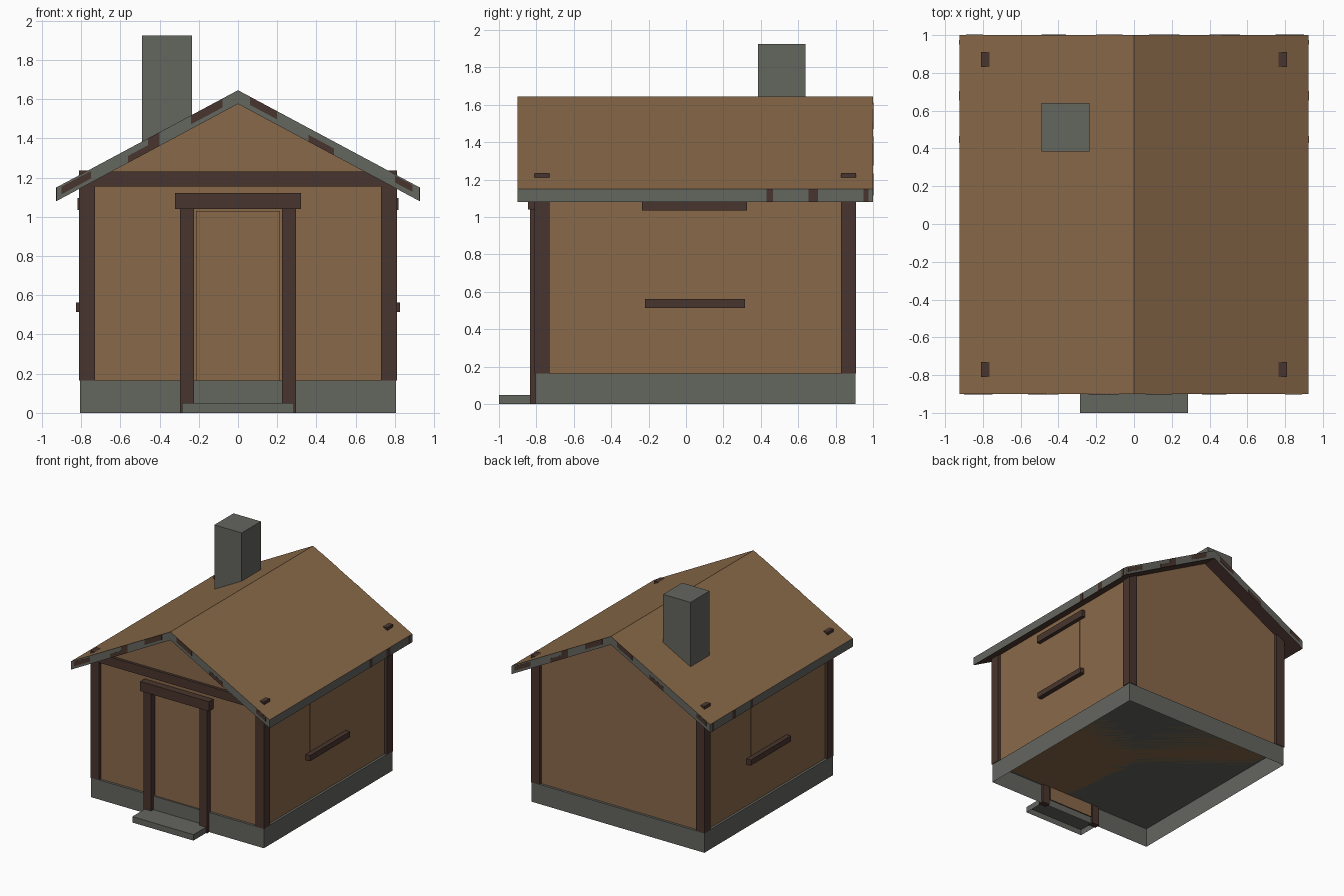
import bpy
import bmesh

cube = bpy.data.objects.get("Cube")
if cube:
    bpy.data.objects.remove(cube, do_unlink=True)


def material(name, rgb):
    """Flat material from sRGB bytes, stored as linear values."""
    lin = [((c / 255 + 0.055) / 1.055) ** 2.4 for c in rgb] + [1.0]
    mat = bpy.data.materials.new(name)
    mat.use_nodes = True
    mat.diffuse_color = lin
    mat.node_tree.nodes["Principled BSDF"].inputs["Base Color"].default_value = lin
    return mat


WOOD = material("light wood", (137, 105, 73))
DARK = material("dark timber", (73, 53, 46))
STONE = material("grey stone", (100, 102, 95))


def finish(name, bm, *mats):
    bmesh.ops.recalc_face_normals(bm, faces=bm.faces)
    mesh = bpy.data.meshes.new(name)
    bm.to_mesh(mesh)
    bm.free()
    for m in mats:
        mesh.materials.append(m)
    obj = bpy.data.objects.new(name, mesh)
    bpy.context.collection.objects.link(obj)
    return obj


def extrude(name, profile, y0, y1, *mats, open_bottom=False):
    """Extrude an x-z profile along y."""
    bm = bmesh.new()
    front = bm.faces.new([bm.verts.new((x, y0, z)) for x, z in profile])
    ext = bmesh.ops.extrude_face_region(bm, geom=[front], use_keep_orig=True)
    moved = [v for v in ext["geom"] if isinstance(v, bmesh.types.BMVert)]
    bmesh.ops.translate(bm, verts=moved, vec=(0, y1 - y0, 0))
    bmesh.ops.recalc_face_normals(bm, faces=bm.faces)
    if open_bottom:
        under = [f for f in bm.faces if f.normal.z < -0.9]
        bmesh.ops.delete(bm, geom=under, context="FACES")
    return finish(name, bm, *mats)


def box(name, x, y, z, mat, open_bottom=False):
    profile = [(x[0], z[0]), (x[1], z[0]), (x[1], z[1]), (x[0], z[1])]
    return extrude(name, profile, y[0], y[1], mat, open_bottom=open_bottom)


def pair(name, x, y, z, mat):
    """The same box on both sides of the centre line."""
    box(name + "_left", x, y, z, mat)
    box(name + "_right", (-x[1], -x[0]), y, z, mat)


# Roof measures
RIDGE, EAVE, HALF, THICK = 1.645, 1.15, 0.925, 0.07
SLOPE = (RIDGE - EAVE) / HALF
ROOF_Y = (-0.90, 1.0)


def under_roof(x):
    return RIDGE - THICK - SLOPE * abs(x)


# Stone base and step, hollow underneath
box("foundation", (-0.805, 0.805), (-0.805, 0.905), (0, 0.165), STONE, True)
box("door_step", (-0.285, 0.285), (-1.0, -0.805), (0, 0.05), STONE, True)

# Walls with gables
W = 0.785
extrude("walls", [(-W, 0.165), (W, 0.165), (W, under_roof(W)),
                  (0, under_roof(0)), (-W, under_roof(W))], -0.785, 0.885, WOOD)

# Corner posts, whose tops poke through the roof
for label, y in (("front", (-0.81, -0.73)), ("back", (0.83, 0.91))):
    pair(label + "_corner_post", (0.73, 0.81), y, (0.165, 1.235), DARK)
box("front_beam", (-0.805, 0.805), (-0.808, -0.75), (1.155, 1.23), DARK)

# Door
box("door", (-0.215, 0.215), (-0.793, -0.785), (0.05, 1.03), WOOD)
pair("door_post", (0.225, 0.295), (-0.835, -0.785), (0, 1.04), DARK)
box("door_lintel", (-0.32, 0.32), (-0.845, -0.785), (1.04, 1.12), DARK)

# Shuttered side windows
pair("window_panel", (0.785, 0.789), (-0.17, 0.26), (0.565, 1.03), WOOD)
pair("window_sill", (0.78, 0.825), (-0.22, 0.315), (0.515, 0.562), DARK)
pair("window_lintel", (0.78, 0.818), (-0.235, 0.325), (1.035, 1.095), DARK)

# Roof: wood on top, stone edges, dark underside
roof = extrude("roof", [(-HALF, EAVE - THICK), (0, RIDGE - THICK), (HALF, EAVE - THICK),
                        (HALF, EAVE), (0, RIDGE), (-HALF, EAVE)],
               ROOF_Y[0], ROOF_Y[1], WOOD, STONE, DARK)
for face in roof.data.polygons:
    nz = face.normal.z
    face.material_index = 0 if nz > 0.3 else 2 if nz < -0.3 else 1

# Dark patches on the gable edges: x start, x end, low and high share of the edge
PATCHES = [(-0.90, -0.75, 0.3, 0.85), (-0.56, -0.46, 0, 0.5), (-0.46, -0.40, 0, 1),
           (-0.24, -0.08, 0.35, 1), (0.06, 0.20, 0.4, 1), (0.36, 0.49, 0, 0.5),
           (0.80, 0.89, 0.4, 0.9)]
for i, (a, b, lo, hi) in enumerate(PATCHES):
    for label, s, y in (("front", 1, ROOF_Y[0]), ("back", -1, ROOF_Y[1])):
        outline = [(s * x, under_roof(x) + f * THICK)
                   for x, f in ((a, lo), (b, lo), (b, hi), (a, hi))]
        extrude(f"{label}_edge_patch_{i + 1}", outline, y - 0.002, y + 0.002, DARK)

# Dark patches on the eaves
for i, (y0, y1) in enumerate([(0.43, 0.465), (0.655, 0.705), (0.95, 0.975)]):
    pair(f"eave_patch_{i + 1}", (HALF - 0.002, HALF + 0.002), (y0, y1),
         (EAVE - THICK, EAVE), DARK)

# Chimney
box("chimney", (-0.49, -0.235), (0.385, 0.64), (1.33, 1.925), STONE)
